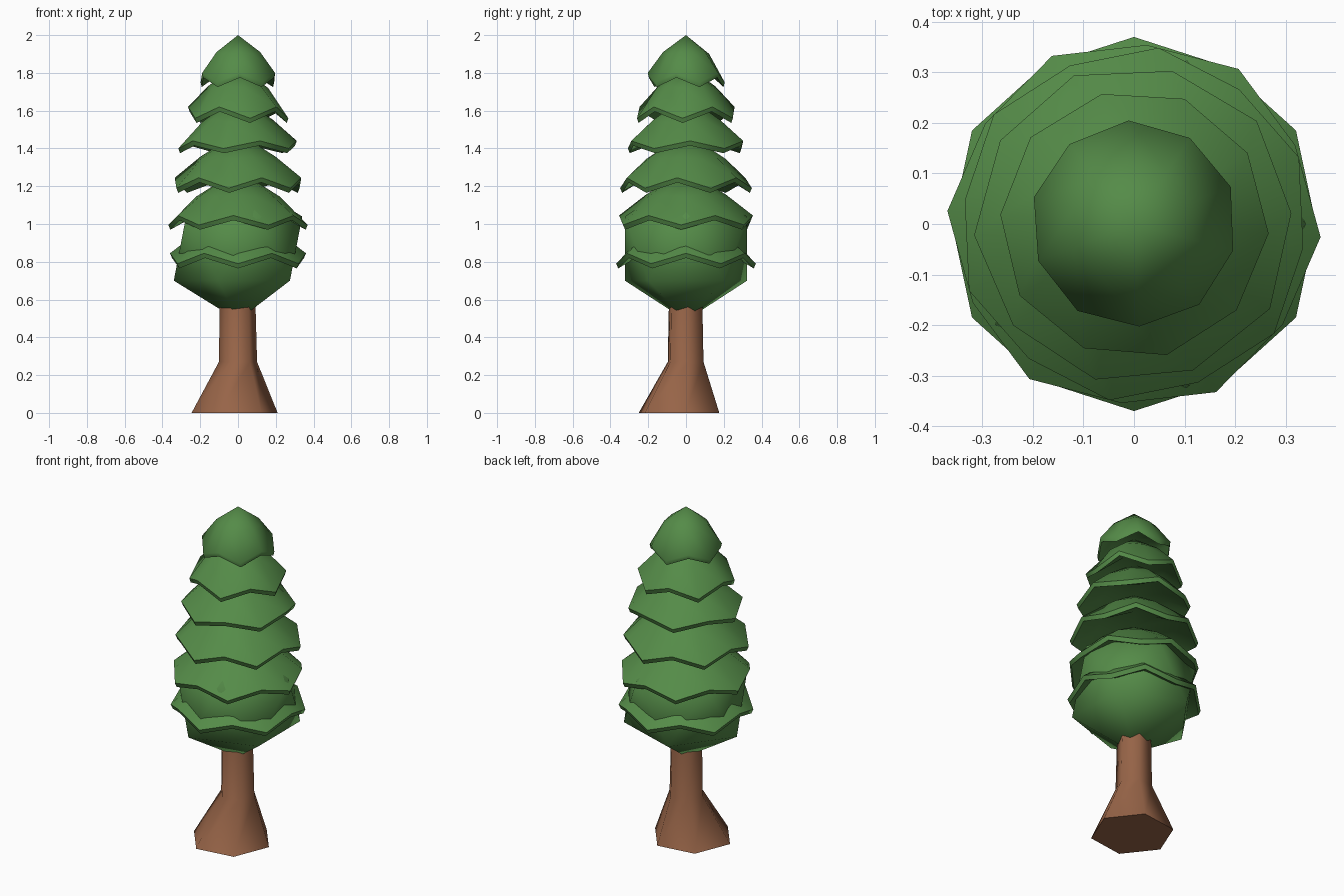
import bpy, bmesh, math

if "Cube" in bpy.data.objects:
    bpy.data.objects.remove(bpy.data.objects["Cube"])

def material(name, rgb):
    m = bpy.data.materials.new(name)
    m.diffuse_color = (*rgb, 1)
    m.use_nodes = True
    m.node_tree.nodes["Principled BSDF"].inputs["Base Color"].default_value = m.diffuse_color
    return m

GREEN = material("leaf green", (0.09, 0.26, 0.065))
BROWN = material("bark brown", (0.31, 0.128, 0.064))

def finish(name, bm, mat, angle):
    bmesh.ops.recalc_face_normals(bm, faces=bm.faces)
    me = bpy.data.meshes.new(name)
    bm.to_mesh(me)
    bm.free()
    me.materials.append(mat)
    ob = bpy.data.objects.new(name, me)
    bpy.context.collection.objects.link(ob)
    bpy.ops.object.select_all(action='DESELECT')
    ob.select_set(True)
    bpy.context.view_layer.objects.active = ob
    bpy.ops.object.shade_smooth_by_angle(angle=math.radians(angle))
    return ob

def bridge(bm, a, b):
    n = len(a)
    for i in range(n):
        j = (i + 1) % n
        bm.faces.new((a[i], a[j], b[j], b[i]))

def fan(bm, ring, point):
    tip = bm.verts.new(point)
    for i in range(len(ring)):
        bm.faces.new((ring[i], ring[(i + 1) % len(ring)], tip))

def skirt(name, sides, turn, r_low, r_high, z_low, z_high, rise=0.24):
    """Domed tier whose rim zigzags between drooping and raised corners."""
    bm = bmesh.new()

    def ring(scale, lo, hi):
        verts = []
        for i in range(sides):
            a = math.radians(turn + 360 * i / sides)
            r, z = (r_low, lo) if i % 2 == 0 else (r_high, hi)
            verts.append(bm.verts.new((scale * r * math.cos(a), scale * r * math.sin(a), z)))
        return verts

    mid = ring(0.6, z_high + 0.10, z_high + 0.11)
    rim = ring(1.0, z_low, z_high)
    lip = ring(0.97, z_low - 0.025, z_high - 0.025)
    under = ring(0.6, z_high + 0.0, z_high + 0.02)
    fan(bm, mid, (0, 0, z_high + rise))
    bridge(bm, mid, rim)
    bridge(bm, rim, lip)
    bridge(bm, lip, under)
    fan(bm, under, (0, 0, z_high + 0.04))
    return finish(name, bm, GREEN, 50)

# Foliage tiers: sides, turn of a drooping corner, radii, rim heights
tiers = [
    (10, 93, 0.205, 0.203, 1.75, 1.80, 0.20),
    (10, -4, 0.267, 0.265, 1.56, 1.62, 0.22),
    (10, 40, 0.317, 0.312, 1.40, 1.44),
    (12, 82, 0.352, 0.338, 1.19, 1.245),
    (12, -4, 0.370, 0.355, 0.995, 1.045),
    (12, 90, 0.370, 0.360, 0.79, 0.845),
]
for k, t in enumerate(tiers):
    skirt("foliage_tier_%d" % (k + 1), *t)

# Rounded foliage core under the lowest tiers
bm = bmesh.new()
bmesh.ops.create_icosphere(bm, subdivisions=1, radius=0.38)
bmesh.ops.translate(bm, verts=bm.verts, vec=(0, 0, 0.87))
finish("foliage_core", bm, GREEN, 60)

# Six-sided trunk with a flared foot
bm = bmesh.new()
rings = []
for x, y, r, z in [(-0.018, -0.037, 0.23, 0), (0, -0.002, 0.102, 0.27),
                   (-0.003, -0.002, 0.093, 0.70)]:
    rings.append([bm.verts.new((x + r * math.cos(math.radians(8 + 60 * i)),
                                y + r * math.sin(math.radians(8 + 60 * i)), z))
                  for i in range(6)])
for a, b in zip(rings, rings[1:]):
    bridge(bm, a, b)
bm.faces.new(rings[0])
bm.faces.new(rings[-1])
finish("trunk", bm, BROWN, 65)
